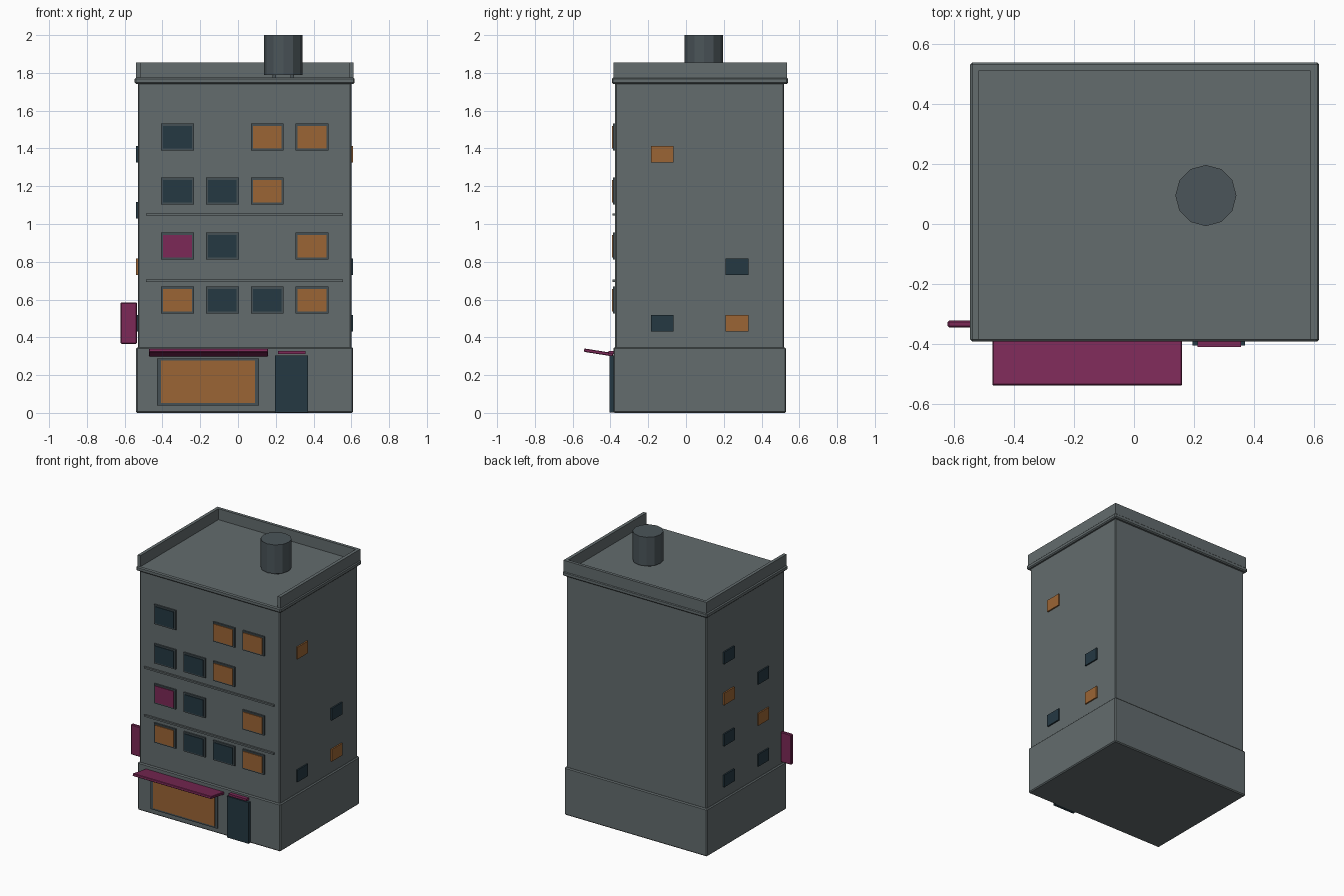
import bpy
import math

if "Cube" in bpy.data.objects:
    bpy.data.objects.remove(bpy.data.objects["Cube"])


def material(name, rgb):
    m = bpy.data.materials.new(name)
    m.diffuse_color = (*rgb, 1)
    m.use_nodes = True
    m.node_tree.nodes["Principled BSDF"].inputs["Base Color"].default_value = m.diffuse_color
    return m


WALL = material("wall", (0.125, 0.15, 0.155))
TRIM = material("trim", (0.06, 0.08, 0.09))
METAL = material("metal", (0.07, 0.09, 0.10))
LIT = material("lit_glass", (0.33, 0.13, 0.035))
DARK = material("dark_glass", (0.018, 0.04, 0.055))
PINK = material("pink", (0.20, 0.022, 0.095))


def finish(ob, name, mat, bevel):
    ob.name = name
    ob.data.materials.append(mat)
    if bevel:
        mod = ob.modifiers.new("bevel", "BEVEL")
        mod.width = bevel
        mod.segments = 1
    return ob


def box(name, x, y, z, mat, bevel=0.0):
    """Box given by its (min, max) range on each axis."""
    bpy.ops.mesh.primitive_cube_add(size=1, location=[sum(r) / 2 for r in (x, y, z)])
    ob = bpy.context.object
    ob.scale = [r[1] - r[0] for r in (x, y, z)]
    bpy.ops.object.transform_apply(location=False, rotation=False, scale=True)
    return finish(ob, name, mat, bevel)


def around(c, half):
    return (c - half, c + half)


# Main masses
box("ground_floor", (-0.54, 0.61), (-0.385, 0.53), (0, 0.347), WALL, 0.007)
box("upper_floors", (-0.53, 0.60), (-0.375, 0.52), (0.335, 1.75), WALL, 0.007)
box("cornice", (-0.547, 0.618), (-0.393, 0.54), (1.742, 1.775), WALL, 0.007)

# Parapet on three sides, open at the front
box("parapet_back", (-0.54, 0.61), (0.513, 0.535), (1.77, 1.855), WALL)
for side, x in (("left", (-0.54, -0.517)), ("right", (0.588, 0.612))):
    box(f"parapet_{side}", x, (-0.385, 0.535), (1.77, 1.855), WALL)

# Roof water tank on short legs
bpy.ops.mesh.primitive_cylinder_add(vertices=12, radius=0.102, depth=0.21,
                                    location=(0.24, 0.095, 1.895))
finish(bpy.context.object, "water_tank", METAL, 0)
for sx in (-1, 1):
    for sy in (-1, 1):
        box("tank_leg", around(0.24 + sx * 0.048, 0.009),
            around(0.095 + sy * 0.048, 0.009), (1.77, 1.80), METAL)

# Front windows, one letter per column: l lit, d dark, p pink, - none
GLASS = {"l": LIT, "d": DARK, "p": PINK}
columns = (-0.32, -0.083, 0.155, 0.392)
for z, row in ((1.46, "d-ll"), (1.174, "ddl-"), (0.883, "pd-l"), (0.597, "lddl")):
    for x, key in zip(columns, row):
        if key in GLASS:
            box("window_frame", around(x, 0.087), (-0.386, -0.37), around(z, 0.071), TRIM)
            box("window_pane", around(x, 0.076), (-0.392, -0.37), around(z, 0.06), GLASS[key])

# Small side windows, each pair is the front and back column
for side, x, rows in (
        ("right", (0.59, 0.61), ("l-", "--", "-d", "dl")),
        ("left", (-0.54, -0.52), ("-d", "dl", "ld", "dd"))):
    for z, row in zip((1.37, 1.072, 0.773, 0.475), rows):
        for y, key in zip((-0.125, 0.27), row):
            if key in GLASS:
                box(f"{side}_window", x, around(y, 0.06), around(z, 0.044), GLASS[key])

# String courses across the front
for z in (0.70, 1.05):
    box("ledge", (-0.487, 0.557), (-0.388, -0.37), around(z, 0.006), WALL)

# Shop front
box("shop_frame", (-0.43, 0.11), (-0.393, -0.375), (0.038, 0.288), TRIM)
box("shop_pane", (-0.408, 0.09), (-0.398, -0.375), (0.052, 0.277), LIT)
awning = box("awning", (-0.472, 0.16), (-0.54, -0.385), around(0.32, 0.009), PINK, 0.003)
awning.rotation_euler.x = -math.radians(9)

# Door and the strip above it
box("door", (0.195, 0.37), (-0.406, -0.375), (0.003, 0.303), DARK)
box("door_strip", (0.212, 0.357), (-0.411, -0.375), (0.311, 0.327), PINK)

# Hanging sign on the left side
box("hanging_sign", (-0.622, -0.535), (-0.346, -0.322), (0.365, 0.585), PINK, 0.005)
